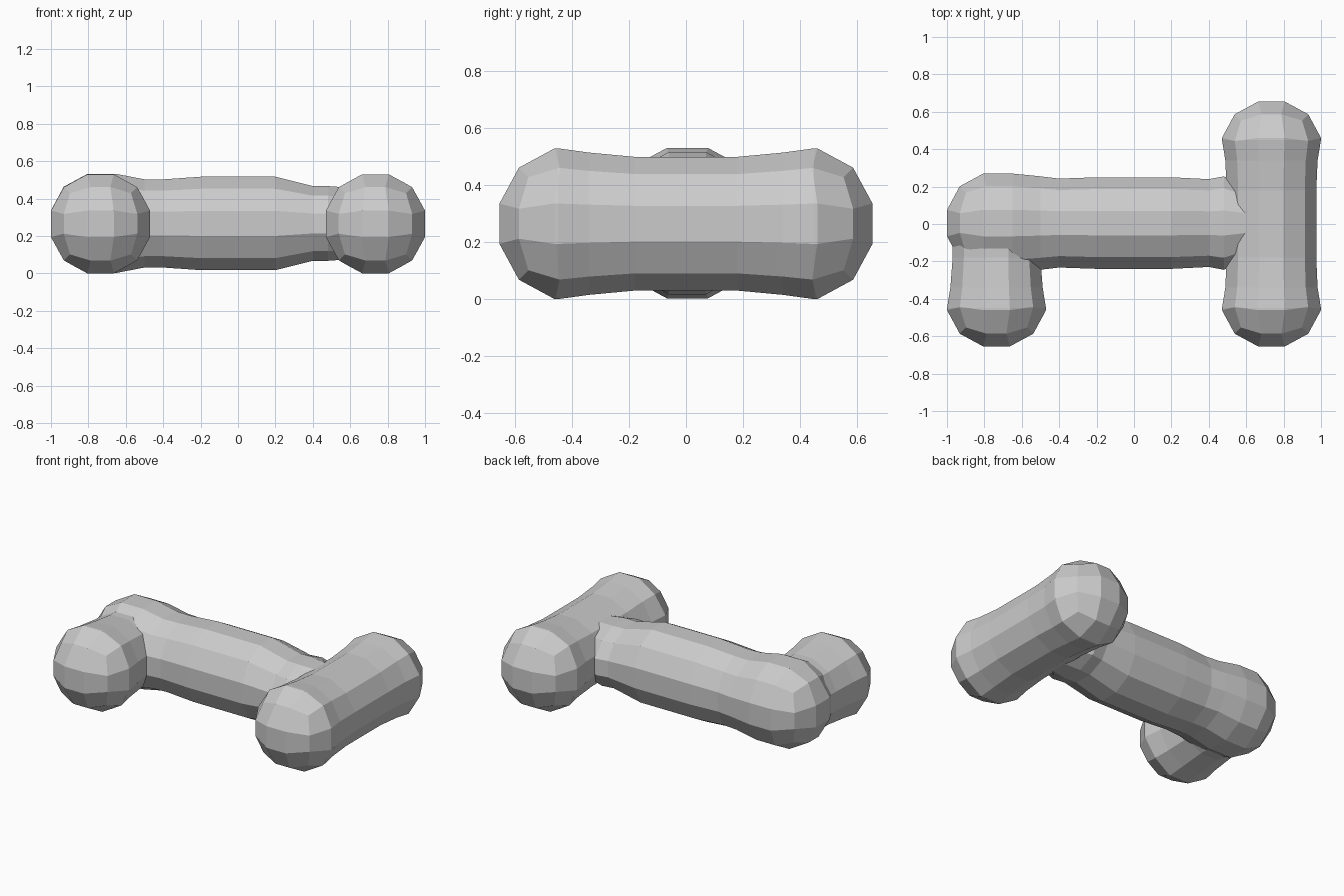
import bpy, bmesh
from mathutils import Vector

if "Cube" in bpy.data.objects:
    bpy.data.objects.remove(bpy.data.objects["Cube"])

R = 0.283          # radius of the rounded ends
K = 0.268          # grid spacing that gives a regular 12-sided section


def lerp_profile(profile, t):
    """Width and height scale of the tube at position t."""
    if t <= profile[0][0]:
        return profile[0][1:]
    for a, b in zip(profile, profile[1:]):
        if t <= b[0]:
            f = (t - a[0]) / (b[0] - a[0])
            return [a[i] + (b[i] - a[i]) * f for i in (1, 2)]
    return profile[-1][1:]


def tube(name, axis, start, end, offset, z, profile):
    """12-sided tube with ball ends; profile rows hold (position, half width, half height)."""
    side = 1 - axis
    bm = bmesh.new()
    bmesh.ops.create_cube(bm, size=2)
    bmesh.ops.subdivide_edges(bm, edges=bm.edges[:], cuts=2, use_grid_fill=True)
    for v in bm.verts:
        p = Vector([c if abs(c) > 0.9 else (K if c > 0 else -K) for c in v.co])
        v.co = p.normalized() * R
        v.co[axis] += end if p[axis] > 0 else start
    normal = Vector((0, 0, 0))
    normal[axis] = 1
    for row in profile:
        bmesh.ops.bisect_plane(bm, geom=bm.verts[:] + bm.edges[:] + bm.faces[:],
                               plane_co=normal * row[0], plane_no=normal, dist=1e-4)
    for v in bm.verts:
        w, h = lerp_profile(profile, v.co[axis])
        v.co[side] = v.co[side] * w / 0.265 + offset
        v.co.z = v.co.z * h / 0.265 + z
    bmesh.ops.recalc_face_normals(bm, faces=bm.faces[:])
    me = bpy.data.meshes.new(name)
    bm.to_mesh(me)
    bm.free()
    ob = bpy.data.objects.new(name, me)
    bpy.context.collection.objects.link(ob)
    return ob


# long cross bar at the right
body = tube("bent_tube_body", 1, -0.39, 0.39, 0.735, 0.265,
            [(-0.45, .265, .265), (-0.34, .247, .25), (-0.18, .24, .235),
             (0.18, .24, .235), (0.34, .247, .25), (0.45, .265, .265)])

# middle bar with the left elbow ball
middle = tube("middle_bar", 0, -0.735, 0.68, 0.005, 0.267,
              [(-0.65, .265, .265), (-0.5, .25, .236), (-0.4, .238, .236),
               (-0.2, .245, .25), (0.2, .245, .25), (0.4, .235, .2),
               (0.48, .25, .2), (0.62, .19, .19)])

# short leg at the left front
leg = tube("left_leg", 1, -0.39, -0.03, -0.735, 0.265,
           [(-0.45, .265, .265), (-0.34, .247, .25), (-0.18, .235, .232)])

# fuse into one surface
bpy.context.view_layer.objects.active = body
for part in (middle, leg):
    mod = body.modifiers.new("union", 'BOOLEAN')
    mod.operation = 'UNION'
    mod.solver = 'EXACT'
    mod.object = part
    bpy.ops.object.modifier_apply(modifier=mod.name)
    bpy.data.objects.remove(part)
